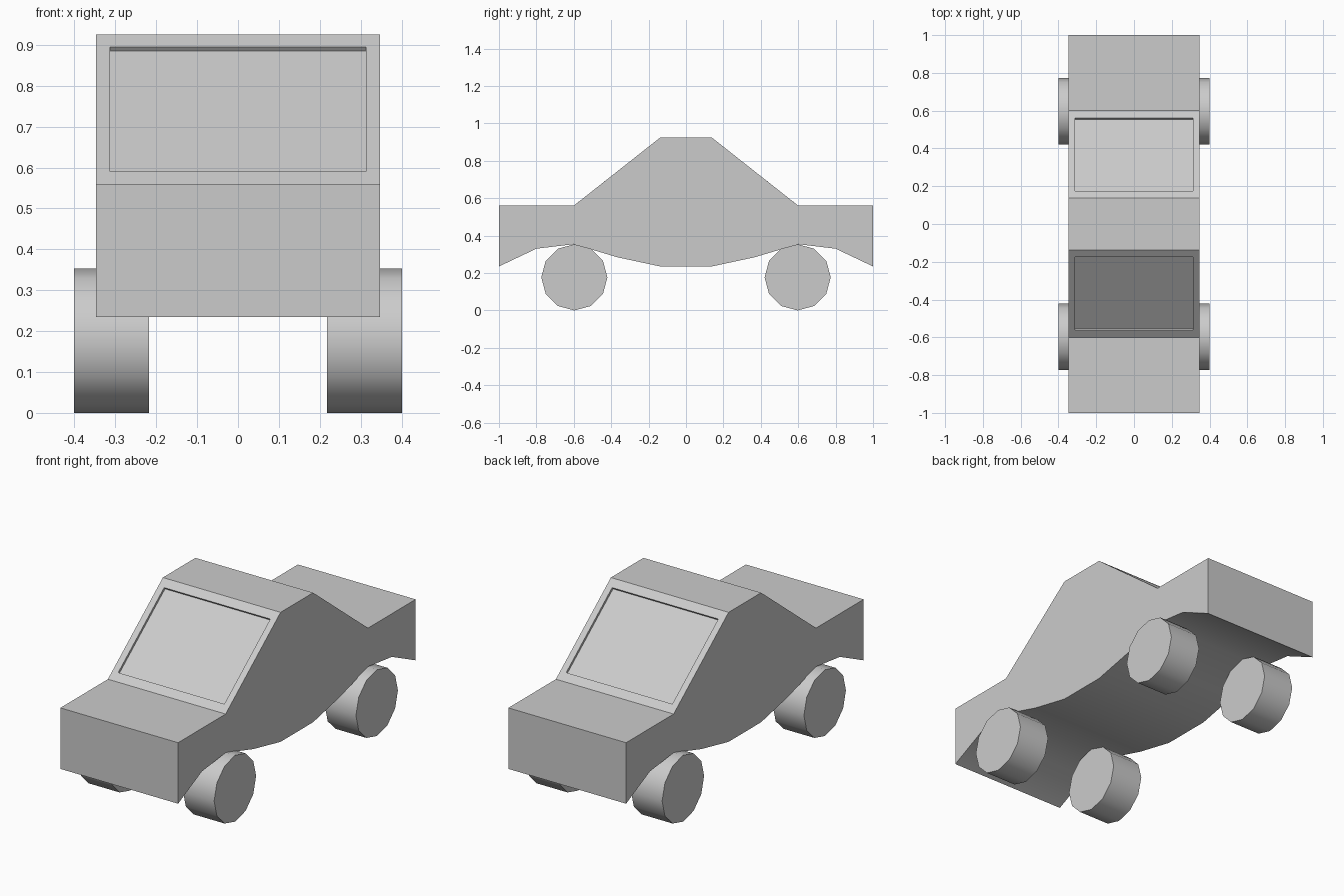
import bpy, bmesh, math
from mathutils import Matrix, Vector

if "Cube" in bpy.data.objects:
    bpy.data.objects.remove(bpy.data.objects["Cube"])

HALF_W = 0.347


def finish(name, bm):
    bmesh.ops.recalc_face_normals(bm, faces=bm.faces)
    mesh = bpy.data.meshes.new(name)
    bm.to_mesh(mesh)
    bm.free()
    obj = bpy.data.objects.new(name, mesh)
    bpy.context.collection.objects.link(obj)
    bpy.ops.object.select_all(action='DESELECT')
    obj.select_set(True)
    bpy.context.view_layer.objects.active = obj
    bpy.ops.object.shade_smooth_by_angle(angle=math.radians(34))
    return obj


# Body: half side profile (y, z) from underside to roof, mirrored front to back
half = [(0.137, 0.235), (0.366, 0.284), (0.6, 0.354), (0.8, 0.33),
        (1.0, 0.235), (1.0, 0.56), (0.6, 0.56), (0.137, 0.925)]
profile = half + [(-y, z) for y, z in reversed(half)]
bm = bmesh.new()
side = bm.faces.new([bm.verts.new((-HALF_W, y, z)) for y, z in profile])
ext = bmesh.ops.extrude_face_region(bm, geom=[side], use_keep_orig=True)
bmesh.ops.translate(bm, vec=(2 * HALF_W, 0, 0),
                    verts=[v for v in ext["geom"] if isinstance(v, bmesh.types.BMVert)])
bmesh.ops.recalc_face_normals(bm, faces=bm.faces)

# Recessed windscreen and rear window on the two sloping faces
slopes = [f for f in bm.faces
          if 0.6 < f.normal.z < 0.95 and abs(f.normal.y) > 0.4]
for face in slopes:
    centre = face.calc_center_median()
    bmesh.ops.inset_individual(bm, faces=[face], thickness=0.034)
    for v in face.verts:
        sx = 1 if v.co.x > 0 else -1
        top = v.co.z > centre.z
        sy = 1 if centre.y > 0 else -1
        v.co = Vector((sx * 0.313, sy * (0.175 if top else 0.562), 0.895 if top else 0.59))
    face.normal_update()
    normal = face.normal.copy()
    pane = bmesh.ops.extrude_discrete_faces(bm, faces=[face])["faces"][0]
    bmesh.ops.translate(bm, vec=normal * -0.0125, verts=pane.verts)
finish("car_body", bm)

# Wheels: four twelve-sided cylinders lying across the car
for end, y in (("front", -0.597), ("rear", 0.597)):
    for label, sx in (("left", -1), ("right", 1)):
        bm = bmesh.new()
        bmesh.ops.create_cone(
            bm, cap_ends=True, segments=12, radius1=0.1768, radius2=0.1768, depth=0.183,
            matrix=Matrix.Translation((sx * 0.3095, y, 0.1768)) @ Matrix.Rotation(math.pi / 2, 4, 'Y'))
        finish(f"{end}_{label}_wheel", bm)
